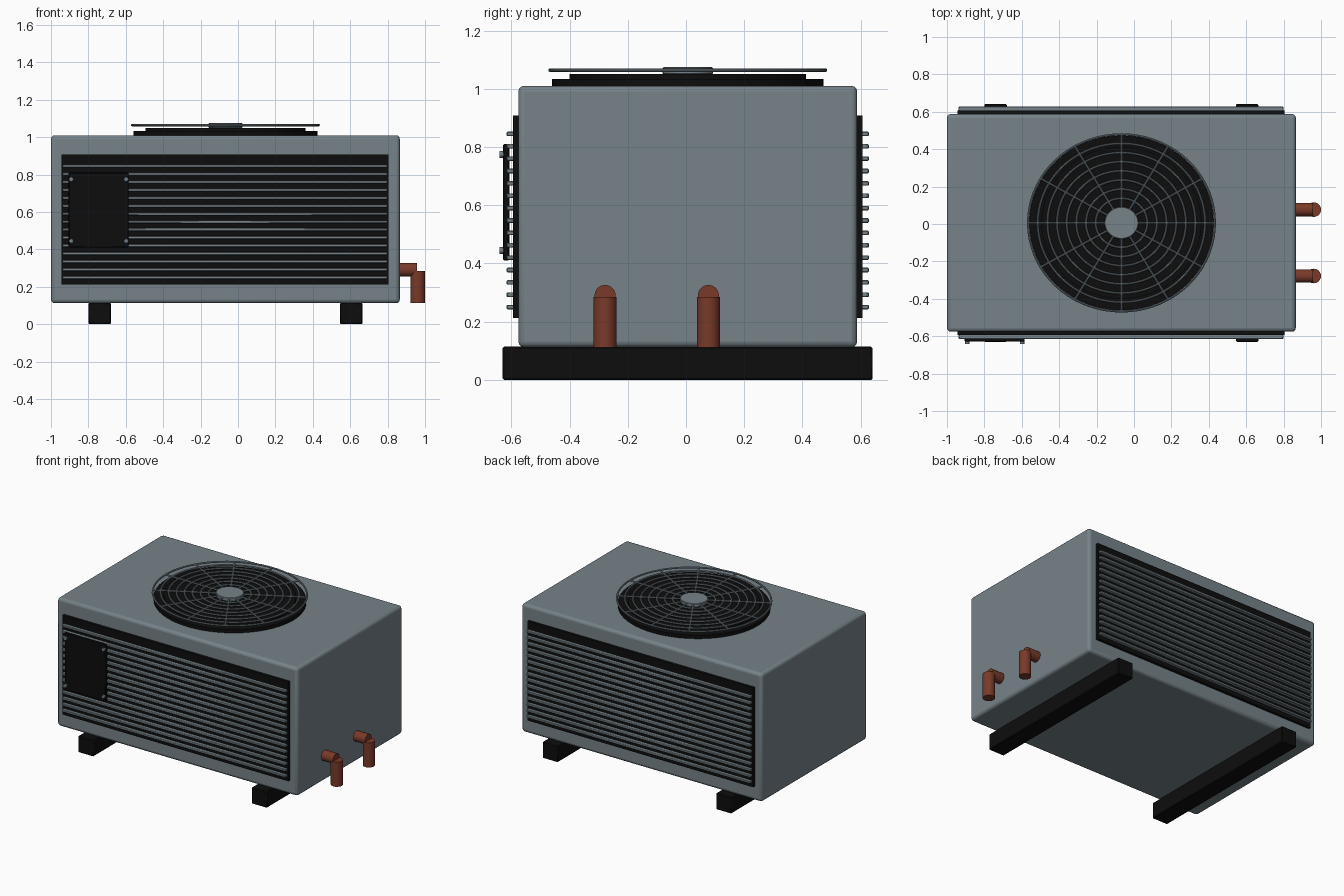
import bpy
import math
from mathutils import Matrix, Vector

old = bpy.data.objects.get("Cube")
if old:
    bpy.data.objects.remove(old, do_unlink=True)


def material(name, rgb, roughness=0.6):
    m = bpy.data.materials.new(name)
    m.use_nodes = True
    m.diffuse_color = (*rgb, 1)
    bsdf = m.node_tree.nodes["Principled BSDF"]
    bsdf.inputs["Base Color"].default_value = (*rgb, 1)
    bsdf.inputs["Roughness"].default_value = roughness
    return m


GREY = material("slate grey", (0.18, 0.225, 0.25))
BLACK = material("black", (0.004, 0.004, 0.004))
COPPER = material("copper", (0.19, 0.042, 0.022))


def finish(name, mat, bevel=0, segments=1):
    o = bpy.context.object
    o.name = name
    o.data.materials.append(mat)
    if bevel:
        b = o.modifiers.new("Bevel", "BEVEL")
        b.width = bevel
        b.segments = segments
        b.limit_method = "ANGLE"
    bpy.ops.object.shade_smooth_by_angle(angle=math.radians(35))
    return o


def box(name, mat, x, y, z, bevel=0, segments=1):
    """Box from (min, max) ranges on each axis."""
    bpy.ops.mesh.primitive_cube_add(size=1)
    o = bpy.context.object
    size = [r[1] - r[0] for r in (x, y, z)]
    mid = [(r[0] + r[1]) / 2 for r in (x, y, z)]
    o.data.transform(Matrix.Diagonal((*size, 1)))
    o.location = mid
    return finish(name, mat, bevel, segments)


def rod(name, mat, start, end, radius, sides=32, bevel=0):
    """Cylinder between two points."""
    a, b = Vector(start), Vector(end)
    bpy.ops.mesh.primitive_cylinder_add(vertices=sides, radius=radius, depth=(b - a).length)
    o = bpy.context.object
    turn = (b - a).to_track_quat("Z", "Y").to_matrix().to_4x4()
    o.data.transform(turn)
    o.location = (a + b) / 2
    return finish(name, mat, bevel)


# Cabinet and feet
FRONT, BACK = -0.576, 0.588
MID_Y = (FRONT + BACK) / 2
box("cabinet", GREY, (-1, 0.865), (FRONT, BACK), (0.112, 1.01), 0.02, 3)
for side, x in (("right", -0.74), ("left", 0.605)):
    box(side + "_foot", BLACK, (x - 0.06, x + 0.06), (-0.63, 0.641), (0, 0.114), 0.005)

# Louvred panels on the front and back
for side, wall, out in (("front", FRONT, -1), ("back", BACK, 1)):
    def span(a, b):
        return sorted((wall + out * a, wall + out * b))
    box(side + "_panel", BLACK, (-0.945, 0.805), span(-0.01, 0.018), (0.212, 0.908))
    for i in range(15):
        z = 0.25 + i * 0.0425
        box(f"{side}_slat_{i + 1}", GREY, (-0.937, 0.798), span(0.01, 0.04),
            (z - 0.008, z + 0.008), 0.003)

# Access cover with corner screws
box("access_cover", BLACK, (-0.905, -0.585), (-0.629, -0.607), (0.41, 0.81), 0.004)
for x in (-0.892, -0.598):
    for z in (0.445, 0.775):
        rod("cover_screw", GREY, (x, -0.625, z), (x, -0.641, z), 0.012, 12)

# Fan outlet: slightly oval, stretched along x
CENTRE = Vector((-0.067, MID_Y, 0))
OVAL = Matrix.Diagonal((1.054, 1, 1, 1))


def oval(o):
    o.data.transform(OVAL)
    o.location.x = CENTRE.x + o.location.x * OVAL[0][0]
    o.location.y += CENTRE.y
    return o


oval(rod("fan_collar", BLACK, (0, 0, 1), (0, 0, 1.034), 0.467, 64))
oval(rod("fan_well", BLACK, (0, 0, 1.03), (0, 0, 1.05), 0.406, 64))
oval(rod("grille_hub", GREY, (0, 0, 1.05), (0, 0, 1.075), 0.086, 48, 0.003))

# Grille rings and spokes
GRILLE_Z = 1.064
for i in range(8):
    r = 0.131 + i * 0.0489
    bpy.ops.mesh.primitive_torus_add(major_radius=r, minor_radius=0.006, major_segments=72,
                                     minor_segments=8, location=(0, 0, GRILLE_Z))
    oval(finish(f"grille_ring_{i + 1}", GREY))
for i in range(12):
    a = i * math.tau / 12
    d = Vector((math.cos(a), math.sin(a), 0))
    up = Vector((0, 0, GRILLE_Z))
    oval(rod(f"grille_spoke_{i + 1}", GREY, up + d * 0.07, up + d * 0.473, 0.006, 8))

# Copper pipe stubs with a downward elbow
for side, y in (("front", -0.278), ("rear", 0.077)):
    rod(side + "_pipe_stub", COPPER, (0.84, y, 0.29), (0.956, y, 0.29), 0.036)
    rod(side + "_pipe_drop", COPPER, (0.961, y, 0.112), (0.961, y, 0.285), 0.039)
